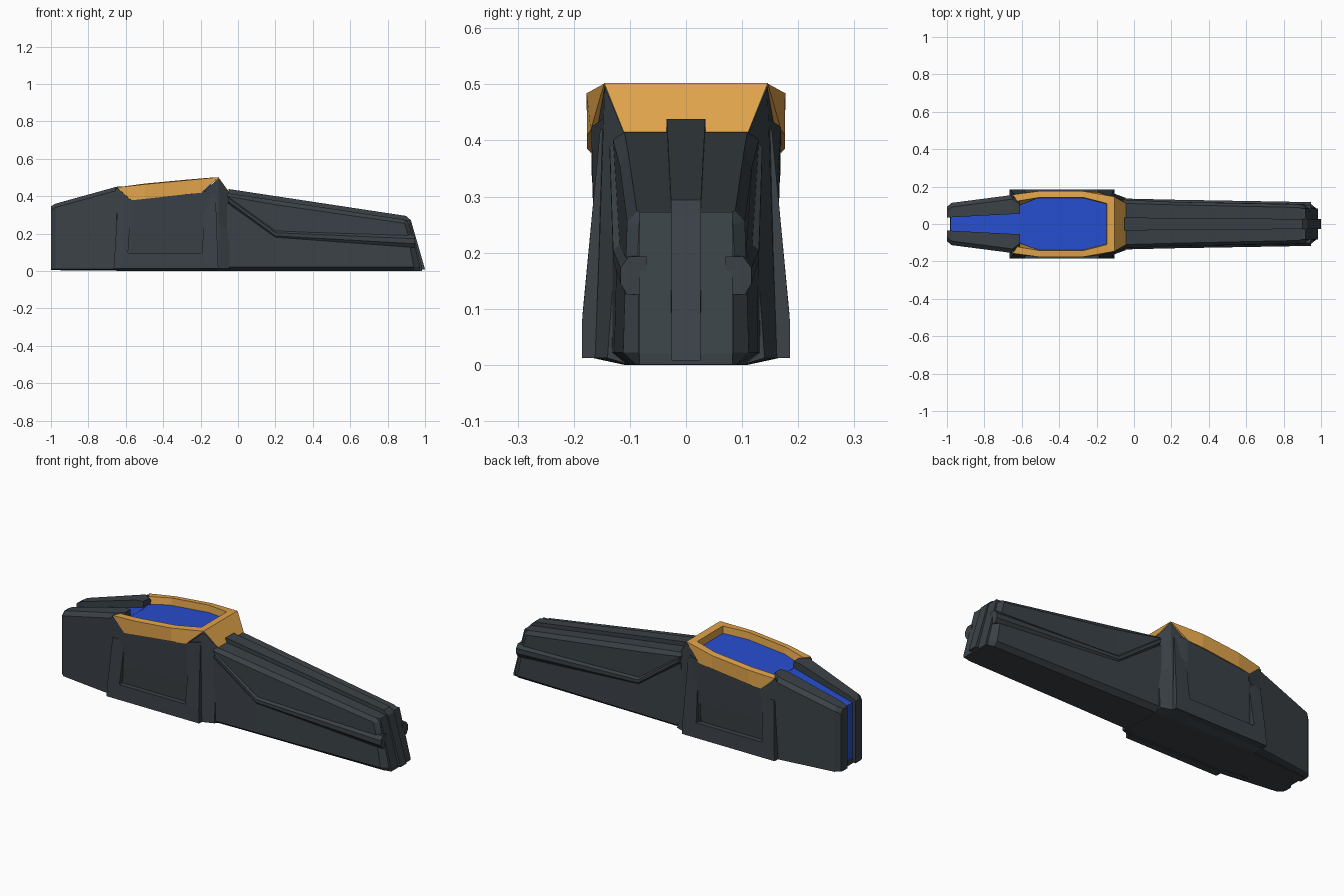
import bpy, bmesh


def material(name, rgb):
    m = bpy.data.materials.new(name)
    m.diffuse_color = (*rgb, 1)
    return m


DARK = material("dark_grey", (0.042, 0.053, 0.062))
GOLD = material("gold", (0.75, 0.37, 0.07))
BLUE = material("blue", (0.02, 0.075, 0.62))


def loft(name, rings, mat=DARK):
    """Skin a list of equal-length closed rings and cap both ends."""
    bm = bmesh.new()
    rows = [[bm.verts.new(p) for p in r] for r in rings]
    n = len(rows[0])
    for a, b in zip(rows, rows[1:]):
        for i in range(n):
            j = (i + 1) % n
            bm.faces.new((a[i], a[j], b[j], b[i]))
    bm.faces.new(rows[0])
    bm.faces.new(rows[-1][::-1])
    bmesh.ops.recalc_face_normals(bm, faces=bm.faces)
    me = bpy.data.meshes.new(name)
    bm.to_mesh(me)
    bm.free()
    me.materials.append(mat)
    ob = bpy.data.objects.new(name, me)
    bpy.context.collection.objects.link(ob)
    return ob


def prism(name, profile, outer, mat=DARK, inner=None):
    """Side-view (x, z) profile given a half width; outer/inner are functions of x, z."""
    inner = inner or (lambda x, z: -outer(x, z))
    return loft(name, [[(x, f(x, z), z) for x, z in profile] for f in (inner, outer)], mat)


def mirrored(points):
    return list(points) + [(x, -y, z) for x, y, z in reversed(points)]


def section(x, pts):
    return mirrored([(x, y, z) for y, z in pts])


# Central hull, widening upward
loft("centre_hull", [
    section(-0.65, [(0.15, 0.36), (0.15, 0.20), (0.148, 0.012), (0.11, 0)]),
    section(-0.57, [(0.169, 0.384), (0.163, 0.20), (0.152, 0.012), (0.11, 0)]),
    section(-0.19, [(0.169, 0.424), (0.163, 0.20), (0.152, 0.012), (0.11, 0)]),
    section(-0.11, [(0.146, 0.44), (0.155, 0.20), (0.16, 0.012), (0.11, 0)])])

# Collar between hull and nose
loft("nose_collar", [
    section(-0.20, [(0.160, 0.41), (0.163, 0.2), (0.165, 0.012), (0.11, 0)]),
    section(-0.105, [(0.145, 0.495), (0.153, 0.25), (0.162, 0.012), (0.11, 0)]),
    section(-0.045, [(0.11, 0.412), (0.125, 0.22), (0.14, 0.012), (0.10, 0)])])

# Raised U-shaped frames on the hull sides, leaning inward
FRAME = [(-0.665, 0.012), (-0.105, 0.012), (-0.108, 0.08), (-0.12, 0.42), (-0.183, 0.40),
         (-0.19, 0.095), (-0.588, 0.095), (-0.572, 0.33), (-0.645, 0.33), (-0.66, 0.08)]
for side, s in (("left", 1), ("right", -1)):
    prism("side_frame_" + side, FRAME,
          lambda x, z: s * min(0.185, 0.193 - 0.095 * z),
          inner=lambda x, z: s * 0.10)
    # Wedge that carries the rear corner of the rim
    prism("rim_support_" + side, [(-0.655, 0.44), (-0.645, 0.443), (-0.568, 0.38),
                                  (-0.568, 0.34), (-0.655, 0.30)],
          lambda x, z: s * (0.154 + 0.17 * (x + 0.655)),
          inner=lambda x, z: s * 0.125)

# Twin rear arms with a slot between them
for side, s in (("left", 1), ("right", -1)):
    rings = []
    for x, yi, yo, top in ((-1, 0.036, 0.092, 0.345), (-0.975, 0.036, 0.113, 0.36),
                           (-0.65, 0.053, 0.155, 0.45), (-0.61, 0.055, 0.125, 0.452)):
        rings.append([(x, s * y, z) for y, z in (
            (yi, 0.006), (yi, top), (yo - 0.022, top), (yo, top - 0.02),
            (yo, 0.010), (yo - 0.02, 0.006))])
    loft("rear_arm_" + side, rings)

# Belly plate closing the slot from below
prism("rear_belly", [(-0.985, 0.004), (-0.6, 0.001), (-0.6, 0.03), (-0.985, 0.03)],
      lambda x, z: 0.11 + 0.08 * (x + 0.6))

# Blue core: slot filler and cockpit floor
prism("slot_core", [(-0.98, 0.012), (-0.98, 0.332), (-0.60, 0.42), (-0.60, 0.012)],
      lambda x, z: 0.058, BLUE)
FLOOR = [(-0.615, 0.10, 0.418), (-0.5, 0.145, 0.428), (-0.28, 0.145, 0.449), (-0.14, 0.115, 0.462)]
loft("cockpit_floor", [mirrored(FLOOR),
                       mirrored([(x, y, z - 0.03) for x, y, z in FLOOR])], BLUE)

# Gold rim, open at the rear
rim = [
    [(-0.57, 0.170, 0.378), (-0.648, 0.157, 0.447), (-0.625, 0.122, 0.45), (-0.61, 0.104, 0.38)],
    [(-0.50, 0.176, 0.385), (-0.50, 0.177, 0.463), (-0.50, 0.143, 0.467), (-0.50, 0.136, 0.39)],
    [(-0.28, 0.176, 0.410), (-0.28, 0.177, 0.484), (-0.275, 0.143, 0.488), (-0.275, 0.136, 0.41)],
    [(-0.195, 0.170, 0.418), (-0.105, 0.146, 0.501), (-0.145, 0.11, 0.499), (-0.152, 0.105, 0.42)]]
loft("cockpit_rim", rim + [[(x, -y, z) for x, y, z in r] for r in reversed(rim)], GOLD)

# Gold sloping plate in front of the rim
prism("rim_front_plate", [(-0.125, 0.49), (-0.105, 0.502), (-0.043, 0.415), (-0.07, 0.405)],
      lambda x, z: 0.111 + (z - 0.415) * 0.4, GOLD)

# Nose upper shell with chamfered shoulders and front
loft("nose_upper_shell", [
    mirrored([(-0.06, 0.11, 0.416), (-0.06, 0.130, 0.40), (-0.06, 0.130, 0.395)]),
    mirrored([(0.20, 0.103, 0.378), (0.20, 0.118, 0.354), (0.20, 0.118, 0.212)]),
    mirrored([(0.885, 0.088, 0.275), (0.89, 0.105, 0.255), (0.91, 0.107, 0.190)]),
    mirrored([(0.91, 0.073, 0.269), (0.916, 0.084, 0.25), (0.93, 0.086, 0.190)])])

# Inner nose core that closes the space between the shells
prism("nose_core", [(-0.06, 0.408), (0.2, 0.26), (0.9, 0.21), (0.935, 0.19),
                    (0.945, 0.125), (0.9, 0.03), (-0.06, 0.03)],
      lambda x, z: 0.105 - 0.028 * x)

# Raised bent trim bars along the nose sides
for side, s in (("left", 1), ("right", -1)):
    bar = []
    for x, w, top, low in ((-0.05, 0.136, 0.402, 0.358), (0.2, 0.130, 0.217, 0.175),
                           (0.945, 0.117, 0.193, 0.125)):
        h = (top - low) * 0.3
        bar.append([(x, s * y, z) for y, z in (
            (0.07, top), (w - 0.015, top), (w, top - h), (w, low + h),
            (w - 0.012, low), (0.07, low))])
    loft("nose_trim_" + side, bar)

# Nose lower shell with chamfered front and keel
loft("nose_lower_shell", [
    mirrored([(-0.06, 0.130, 0.365), (-0.06, 0.132, 0.022), (-0.06, 0.105, 0.001)]),
    mirrored([(0.20, 0.124, 0.18), (0.20, 0.128, 0.022), (0.20, 0.10, 0.001)]),
    mirrored([(0.92, 0.109, 0.127), (0.94, 0.112, 0.022), (0.945, 0.09, 0.001)]),
    mirrored([(0.948, 0.085, 0.125), (0.972, 0.085, 0.022), (0.975, 0.08, 0.001)])])

# Front plate and centre spine
prism("nose_front_plate", [(0.86, 0.272), (0.918, 0.272), (0.983, 0.02),
                           (0.983, 0.001), (0.86, 0.001)], lambda x, z: 0.083)
prism("nose_spine", [(-0.05, 0.438), (0.9, 0.294), (0.925, 0.27), (1.0, 0.008),
                     (0.96, 0.008), (0.88, 0.25), (-0.05, 0.39)],
      lambda x, z: 0.034 - 0.008 * x)
